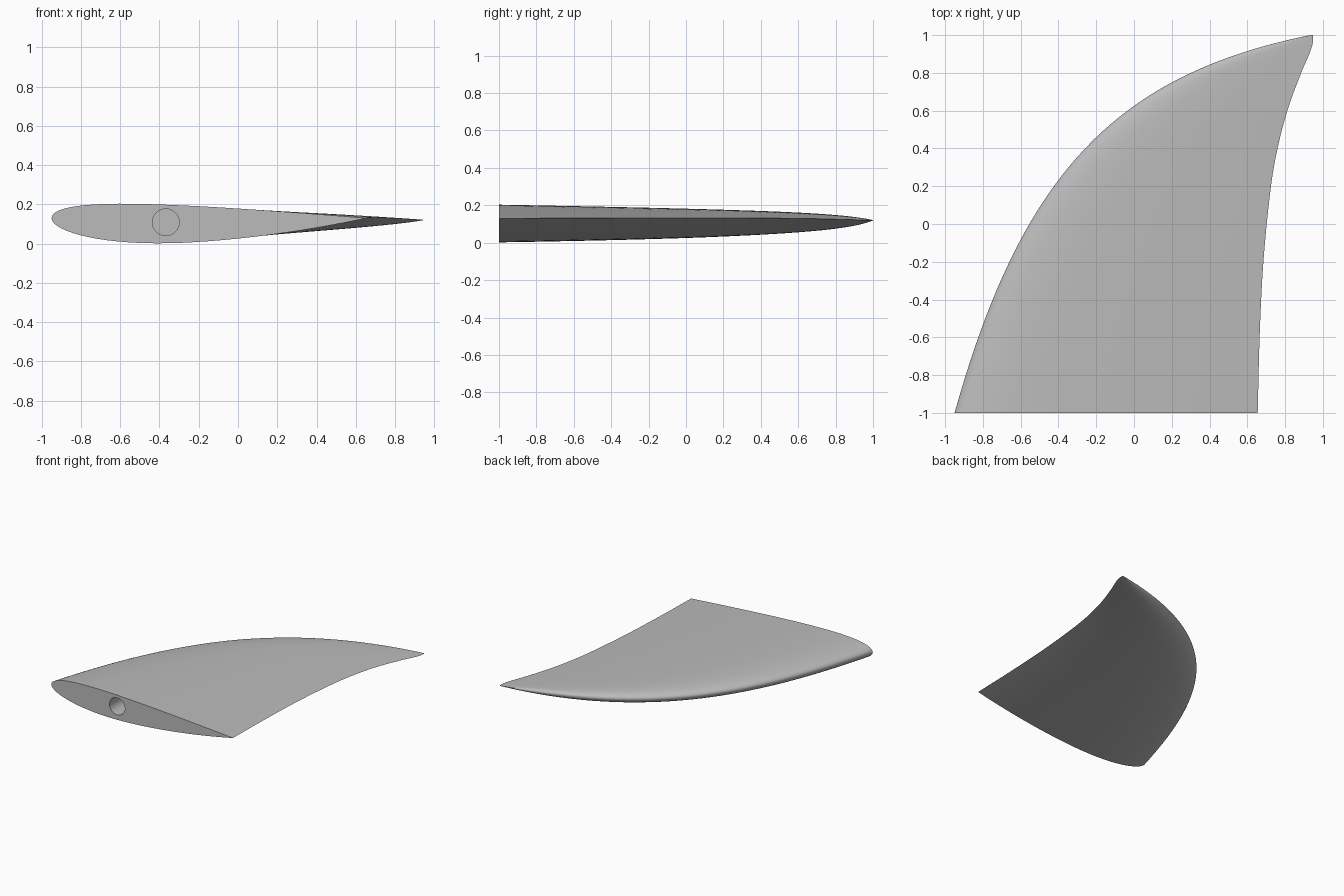
import bpy, bmesh, math

if "Cube" in bpy.data.objects:
    bpy.data.objects.remove(bpy.data.objects["Cube"])

STATIONS, HALF = 56, 36          # spanwise sections, points per section side


def lerp_curve(table, v):
    """Smooth cubic interpolation through (key, value) pairs."""
    n = len(table)
    i = max(k for k in range(n - 1) if table[k][0] <= v or k == 0)

    def slope(k):
        a, b = table[max(k - 1, 0)], table[min(k + 1, n - 1)]
        return (b[1] - a[1]) / (b[0] - a[0])
    (x0, y0), (x1, y1) = table[i], table[i + 1]
    h = x1 - x0
    t = (v - x0) / h
    return ((2*t**3 - 3*t**2 + 1) * y0 + (t**3 - 2*t**2 + t) * h * slope(i)
            + (3*t**2 - 2*t**3) * y1 + (t**3 - t**2) * h * slope(i + 1))


def bezier(p, t):
    s = 1 - t
    w = (s**3, 3*s*s*t, 3*s*t*t, t**3)
    return [sum(w[k] * p[k][a] for k in range(4)) for a in (0, 1)]


def section():
    """Closed cambered foil outline on a unit chord."""
    thick, camber, p = 0.124, -0.019, 0.42
    pts = []
    for k in range(2 * HALF):
        t = 0.5 * (1 + math.cos(math.pi * k / HALF))
        half = 5 * thick * (0.2969*math.sqrt(t) - 0.126*t - 0.3516*t**2
                            + 0.2843*t**3 - 0.1036*t**4)
        c = camber * (1 - ((t - p) / (p if t < p else 1 - p))**2)
        pts.append((t, c + (half if k <= HALF else -half)))
    return pts


# Planform edges: swept leading edge, hooked trailing edge
LEAD = [(-0.95, -1), (-0.60, 0.25), (-0.11, 0.79), (0.935, 1)]
TRAIL = [(-1, .655), (-.6, .665), (-.2, .685), (.2, .725), (.4, .76), (.6, .812),
         (.8, .885), (.9, .928), (.96, .947), (1, .948)]
LEAD_Z = [(-1, .13), (0, .122), (.6, .12), (1, .12)]
TRAIL_Z = [(-1, .13), (0, .133), (.6, .13), (1, .12)]

grey = bpy.data.materials.new("light grey")
grey.diffuse_color = (0.5, 0.5, 0.5, 1)
grey.use_nodes = True
grey.node_tree.nodes["Principled BSDF"].inputs["Base Color"].default_value = grey.diffuse_color

# Fin blade lofted from root to tip
bm = bmesh.new()
rings = []
for j in range(STATIONS + 1):
    u = math.sin(j / STATIONS * math.pi / 2)
    x0, y = bezier(LEAD, u)
    chord = lerp_curve(TRAIL, y) - x0
    z0, z1 = lerp_curve(LEAD_Z, y), lerp_curve(TRAIL_Z, y)
    rings.append([bm.verts.new((x0 + t * chord, y, z0 + (z1 - z0) * t + h * chord))
                  for t, h in section()])
for a, b in zip(rings, rings[1:]):
    for k in range(len(a)):
        m = (k + 1) % len(a)
        bm.faces.new((a[k], a[m], b[m], b[k]))
bm.faces.new(rings[0])
bm.faces.new(rings[-1])
bmesh.ops.recalc_face_normals(bm, faces=bm.faces)
mesh = bpy.data.meshes.new("fin_blade")
bm.to_mesh(mesh)
bm.free()
fin = bpy.data.objects.new("fin_blade", mesh)
bpy.context.collection.objects.link(fin)
mesh.materials.append(grey)

# Blind mounting hole in the root face
bpy.ops.mesh.primitive_cylinder_add(vertices=48, radius=0.068, depth=0.6,
                                    location=(-0.368, -1, 0.109),
                                    rotation=(math.pi / 2, 0, 0))
cutter = bpy.context.object
cutter.name = "mounting_hole_cutter"
cutter.data.materials.append(grey)
cutter.hide_render = True
cut = fin.modifiers.new("mounting_hole", 'BOOLEAN')
cut.operation, cut.solver, cut.object = 'DIFFERENCE', 'EXACT', cutter
bpy.ops.object.select_all(action='DESELECT')
fin.select_set(True)
bpy.context.view_layer.objects.active = fin
bpy.ops.object.modifier_apply(modifier=cut.name)
bpy.data.objects.remove(cutter)

bpy.ops.object.shade_smooth_by_angle(angle=math.radians(35))
